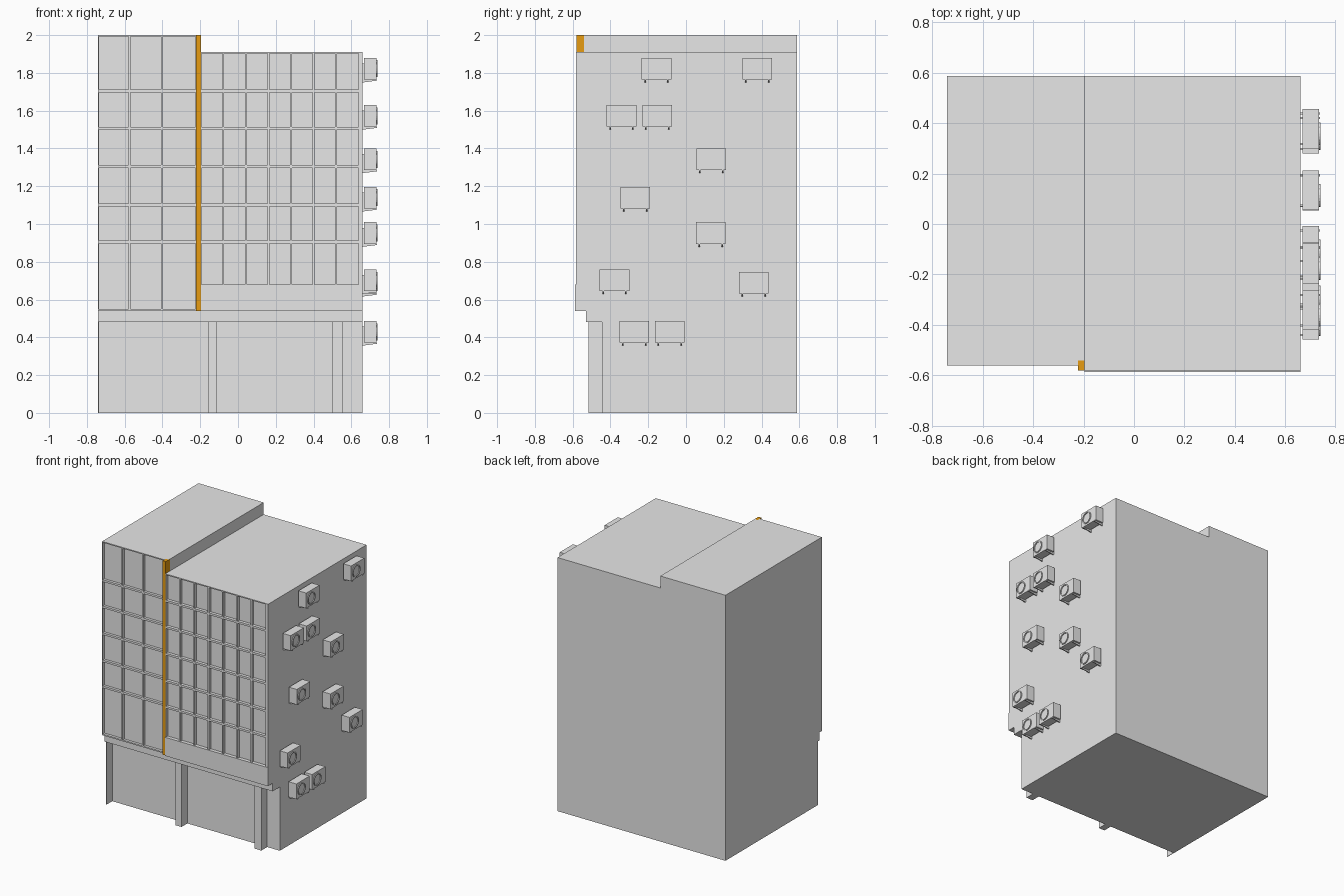
import bpy, bmesh, math
from mathutils import Matrix, Vector

if "Cube" in bpy.data.objects:
    bpy.data.objects.remove(bpy.data.objects["Cube"])


def material(name, col):
    m = bpy.data.materials.new(name)
    m.diffuse_color = (*col, 1)
    m.use_nodes = True
    m.node_tree.nodes["Principled BSDF"].inputs["Base Color"].default_value = m.diffuse_color
    return m


GREY = material("plain grey", (0.8, 0.8, 0.8))
ORANGE = material("orange", (1.0, 0.42, 0.008))


def add_box(bm, x0, x1, y0, y1, z0, z1):
    m = Matrix.Translation(((x0 + x1) / 2, (y0 + y1) / 2, (z0 + z1) / 2))
    m = m @ Matrix.Diagonal((x1 - x0, y1 - y0, z1 - z0, 1))
    bmesh.ops.create_cube(bm, size=1, matrix=m)


def finish(bm, name, mat=GREY):
    bmesh.ops.recalc_face_normals(bm, faces=bm.faces)
    me = bpy.data.meshes.new(name)
    bm.to_mesh(me)
    bm.free()
    me.materials.append(mat)
    ob = bpy.data.objects.new(name, me)
    bpy.context.collection.objects.link(ob)
    return ob


def boxes(name, items, mat=GREY):
    bm = bmesh.new()
    for it in items:
        add_box(bm, *it)
    return finish(bm, name, mat)


L, M, R = -0.74, -0.197, 0.66      # left end, split line, right end
BACK = 0.587
DEPTH = 0.02                       # window recess

# main masses
boxes("ground_floor", [(L, R, -0.445, BACK, 0, 0.48)])
boxes("ledge_band", [(L, R, -0.53, BACK, 0.48, 0.54)])
boxes("left_tower", [(L, M, -0.56 + DEPTH, BACK, 0.54, 2.0)])
boxes("right_block", [(M, R, -0.58 + DEPTH, BACK, 0.54, 1.91)])
boxes("right_sill_band", [(M, R, -0.587, -0.55, 0.54, 0.68)])

# ground floor pillars
boxes("pillars", [(a, b, -0.515, -0.44, 0, 0.48)
                  for a, b in ((L, -0.736), (-0.16, -0.11), (0.50, 0.555))])

# orange vertical strip
boxes("orange_strip", [(-0.222, M, -0.58, -0.53, 0.54, 2.0)], ORANGE)

# window grids: horizontal bars at the floors, vertical mullions between
FLOORS = (1.705, 1.507, 1.305, 1.10, 0.905)


def window_grid(name, x0, x1, z0, z1, y, mullions, edge_l, edge_r):
    back = y + DEPTH + 0.01
    items = [(x0, x1, y, back, z - 0.0075, z + 0.0075) for z in FLOORS]
    items += [(x0, x1, y, back, z1 - 0.008, z1)]
    items += [(x - 0.005, x + 0.005, y, back, z0, z1) for x in mullions]
    items += [(x0, x0 + edge_l, y, back, z0, z1), (x1 - edge_r, x1, y, back, z0, z1)]
    return boxes(name, items)


window_grid("left_window_grid", L, -0.222, 0.54, 2.0, -0.56,
            (-0.574, -0.402), 0.004, 0.004)
boxes("left_sill", [(L, -0.222, -0.56, -0.53, 0.54, 0.55)])
window_grid("right_window_grid", M, R, 0.68, 1.91, -0.583,
            [M + 0.1192 * i for i in range(1, 7)], 0.004, 0.023)


# air conditioners on the right wall: (left y, top z)
def aircon(i, y, z):
    w, h = 0.157, 0.115
    boxes(f"aircon_body_{i}", [(0.668, 0.733, y, y + w, z - h, z)])
    # fan ring
    bm = bmesh.new()
    n = 24
    rings = []
    for r, x in ((0.045, 0.731), (0.045, 0.739), (0.037, 0.739), (0.037, 0.731)):
        rings.append([bm.verts.new((x, y + 0.059 + r * math.cos(2 * math.pi * k / n),
                                    z - 0.058 + r * math.sin(2 * math.pi * k / n)))
                      for k in range(n)])
    for a in range(4):
        p, q = rings[a], rings[(a + 1) % 4]
        for k in range(n):
            bm.faces.new((p[k], p[(k + 1) % n], q[(k + 1) % n], q[k]))
    finish(bm, f"aircon_fan_ring_{i}")
    # tapered wall brackets
    bm = bmesh.new()
    zb = z - h
    for yc in (y + 0.018, y + w - 0.018):
        prof = ((R - 0.002, zb), (0.736, zb), (0.736, zb - 0.006), (R - 0.002, zb - 0.016))
        f = bm.faces.new([bm.verts.new((px, yc - 0.004, pz)) for px, pz in prof])
        g = bmesh.ops.extrude_face_region(bm, geom=[f])
        bmesh.ops.translate(bm, vec=Vector((0, 0.008, 0)),
                            verts=[v for v in g["geom"] if isinstance(v, bmesh.types.BMVert)])
        add_box(bm, R - 0.002, 0.67, yc - 0.004, yc + 0.004, zb, z - 0.03)
    finish(bm, f"aircon_brackets_{i}")


UNITS = ((-0.235, 1.88), (0.299, 1.88), (-0.42, 1.63), (-0.23, 1.63), (0.055, 1.40),
         (-0.347, 1.197), (0.053, 1.01), (-0.457, 0.76), (0.28, 0.747),
         (-0.352, 0.487), (-0.165, 0.487))
for i, (y, z) in enumerate(UNITS, 1):
    aircon(i, y, z)
